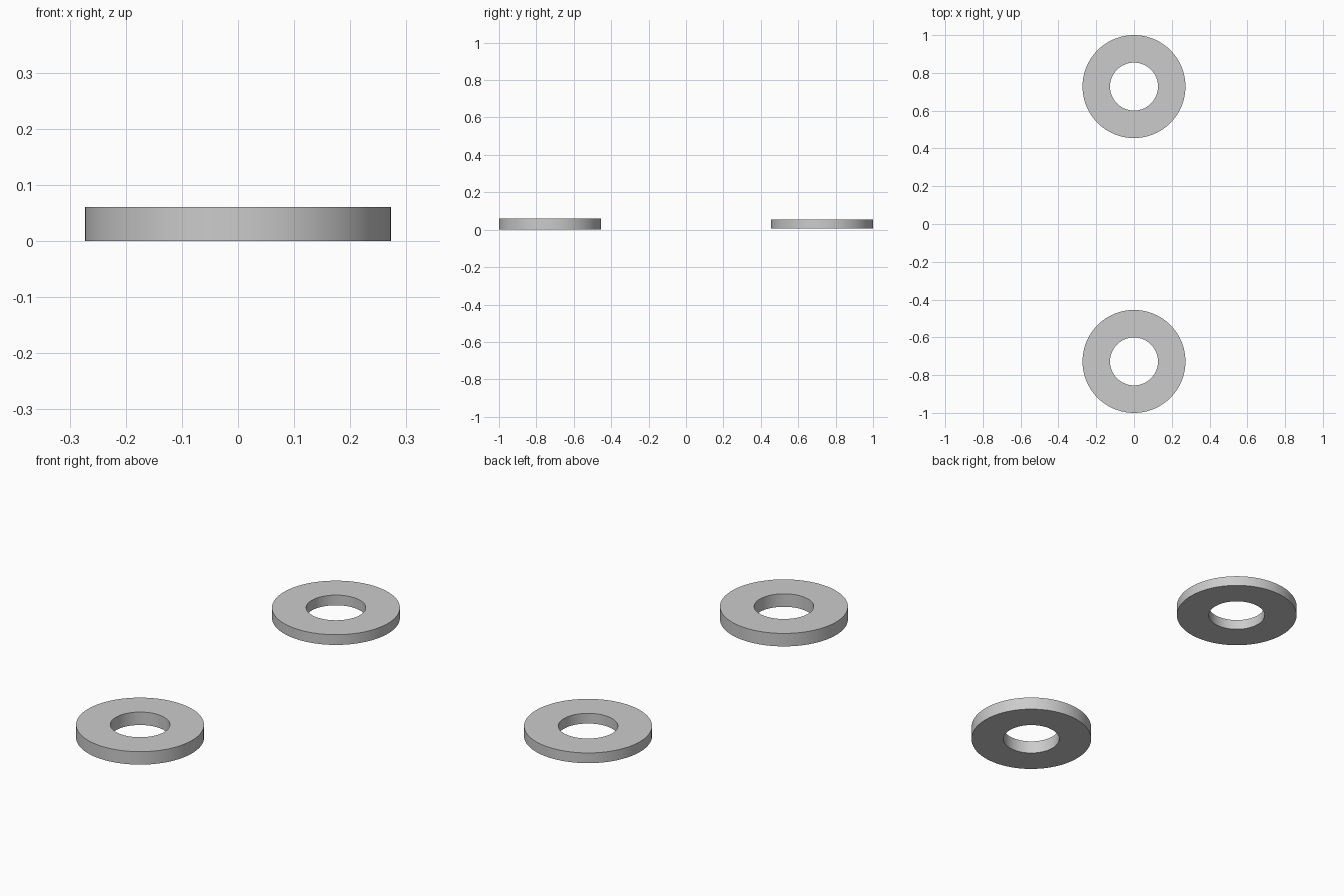
import bpy, bmesh
from math import cos, sin, tau

if "Cube" in bpy.data.objects:
    bpy.data.objects.remove(bpy.data.objects["Cube"])

SEGMENTS = 96
OUTER, INNER = 0.2725, 0.127


def washer(name, y, z0, z1):
    """Flat ring: a rectangular section swept around the vertical axis."""
    bm = bmesh.new()
    section = [(OUTER, z0), (OUTER, z1), (INNER, z1), (INNER, z0)]
    rings = []
    for i in range(SEGMENTS):
        a = tau * i / SEGMENTS
        rings.append([bm.verts.new((r * cos(a), r * sin(a), z)) for r, z in section])
    for i in range(SEGMENTS):
        p, q = rings[i], rings[(i + 1) % SEGMENTS]
        for k in range(4):
            n = (k + 1) % 4
            bm.faces.new((p[k], q[k], q[n], p[n]))
    bmesh.ops.recalc_face_normals(bm, faces=bm.faces)
    mesh = bpy.data.meshes.new(name)
    bm.to_mesh(mesh)
    bm.free()
    obj = bpy.data.objects.new(name, mesh)
    obj.location.y = y
    bpy.context.collection.objects.link(obj)
    bpy.ops.object.select_all(action='DESELECT')
    obj.select_set(True)
    bpy.context.view_layer.objects.active = obj
    bpy.ops.object.shade_smooth_by_angle()


# Thick front washer and slightly thinner back washer, centred at one height
washer("front_washer", -0.7275, 0.0, 0.061)
washer("back_washer", 0.7275, 0.007, 0.055)
